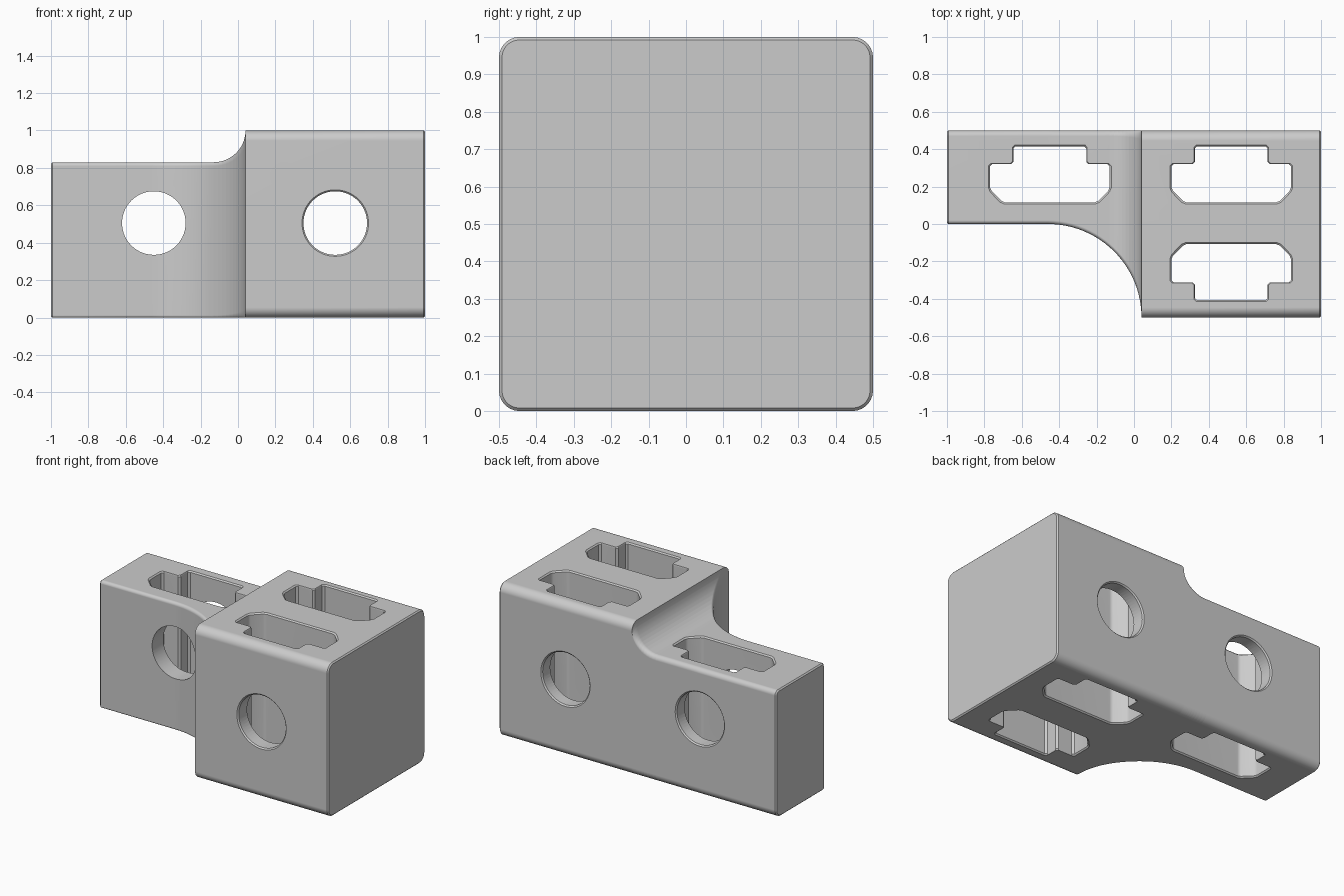
import bpy, bmesh
from math import sin, cos, pi, sqrt, radians
from mathutils import Vector

cube = bpy.data.objects.get("Cube")
if cube:
    bpy.data.objects.remove(cube, do_unlink=True)

grey = bpy.data.materials.new("plain grey")
grey.use_nodes = True
colour = (0.6, 0.6, 0.6, 1)
grey.diffuse_color = colour
grey.node_tree.nodes["Principled BSDF"].inputs["Base Color"].default_value = colour

STEP_X = 0.04    # where the arm meets the tall block
COVE_R = 0.5     # large fillet on the front
TOP_R = 0.17     # small fillet on the top
EDGE = 0.008     # tiny edge break


def loft(name, rings):
    """Skin a list of equal-length point rings and cap the ends."""
    bm = bmesh.new()
    loops = [[bm.verts.new(p) for p in ring] for ring in rings]
    n = len(loops[0])
    for a, b in zip(loops, loops[1:]):
        for i in range(n):
            j = (i + 1) % n
            bm.faces.new((a[i], a[j], b[j], b[i]))
    bm.faces.new(loops[0])
    bm.faces.new(loops[-1])
    bmesh.ops.triangulate(bm, faces=bm.faces[:])
    bmesh.ops.recalc_face_normals(bm, faces=bm.faces[:])
    mesh = bpy.data.meshes.new(name)
    bm.to_mesh(mesh)
    bm.free()
    mesh.materials.append(grey)
    obj = bpy.data.objects.new(name, mesh)
    bpy.context.collection.objects.link(obj)
    return obj


def section(x, inset=0.0):
    """Rounded rectangle across the body at position x."""
    front, top = 0.0, 1 - TOP_R
    dx = x - (STEP_X - COVE_R)
    if dx > 0:
        front = sqrt(max(COVE_R ** 2 - dx ** 2, 0)) - 0.5
    dx = x - (STEP_X - TOP_R)
    if dx > 0:
        top = 1 - sqrt(max(TOP_R ** 2 - dx ** 2, 0))
    if x >= STEP_X - 1e-5:
        front, top = -0.5, 1.0
    blend = (top - 1 + TOP_R) / TOP_R
    corners = [(front, 0, 1, 1, 0.012), (0.5, 0, -1, 1, 0.055),
               (0.5, top, -1, -1, 0.03), (front, top, 1, -1, 0.02)]
    ring = []
    for k, (y, z, sy, sz, r) in enumerate(corners):
        r += (0.055 - r) * blend
        cy, cz = y + sy * r, z + sz * r
        for i in range(8):
            a = pi + pi / 2 * (k + i / 7)
            ring.append((x, cy + (r - inset) * cos(a), cz + (r - inset) * sin(a)))
    return ring


# Body: one loft along x through both fillets
stations = {-1 + EDGE, 1 - EDGE}
for radius, steps in ((COVE_R, 24), (TOP_R, 12)):
    for i in range(steps + 1):
        stations.add(round(STEP_X - radius + radius * sin(pi / 2 * i / steps), 4))
rings = [section(-1, EDGE)] + [section(x) for x in sorted(stations)] + [section(1, EDGE)]
body = loft("stepped_block", rings)

# Slot outline around its own centre, mirrored left to right, corners eased
half = [(0.195, 0.15), (0.195, 0.055), (0.32, 0.055), (0.32, -0.08), (0.25, -0.15)]
outline = [Vector(p) for p in half] + [Vector((-x, y)) for x, y in reversed(half)]
eased = []
for i, p in enumerate(outline):
    for q in (outline[i - 1], outline[(i + 1) % len(outline)]):
        eased.append(p + (q - p).normalized() * 0.012)


def slot_cutter(x, y, flip, top):
    rings = []
    for z, grow in ((-0.01, 0.018), (EDGE, 0), (top - EDGE, 0), (top + 0.01, 0.018)):
        rings.append([(x + p.x * (1 + grow / 0.32),
                       y + flip * p.y * (1 + grow / 0.15), z) for p in eased])
    return loft("slot_cutter", rings)


def hole_cutter(x, levels):
    rings = []
    for y, grow in levels:
        r = 0.17 + grow
        rings.append([(x + r * cos(2 * pi * i / 56), y, 0.505 + r * sin(2 * pi * i / 56))
                      for i in range(56)])
    return loft("hole_cutter", rings)


rear = [(0.5 - EDGE, 0), (0.51, 0.018)]
front = [(-0.51, 0.018), (-0.5 + EDGE, 0)]
cutters = [
    slot_cutter(0.52, 0.265, 1, 1.0),
    slot_cutter(0.52, -0.257, -1, 1.0),
    slot_cutter(-0.45, 0.265, 1, 1 - TOP_R),
    hole_cutter(0.52, front + rear),
    hole_cutter(-0.45, [(-0.3, 0)] + rear),
]

# Cut the slots and cross holes
bpy.ops.object.select_all(action='DESELECT')
bpy.context.view_layer.objects.active = body
body.select_set(True)
for cutter in cutters:
    mod = body.modifiers.new("cut", 'BOOLEAN')
    mod.operation = 'DIFFERENCE'
    mod.solver = 'EXACT'
    mod.object = cutter
    bpy.ops.object.modifier_apply(modifier=mod.name)
    bpy.data.objects.remove(cutter, do_unlink=True)

# Smooth rounds, crisp edges, flat large faces
bpy.ops.object.shade_smooth_by_angle(angle=radians(32))
weighted = body.modifiers.new("weighted normals", 'WEIGHTED_NORMAL')
weighted.keep_sharp = True
